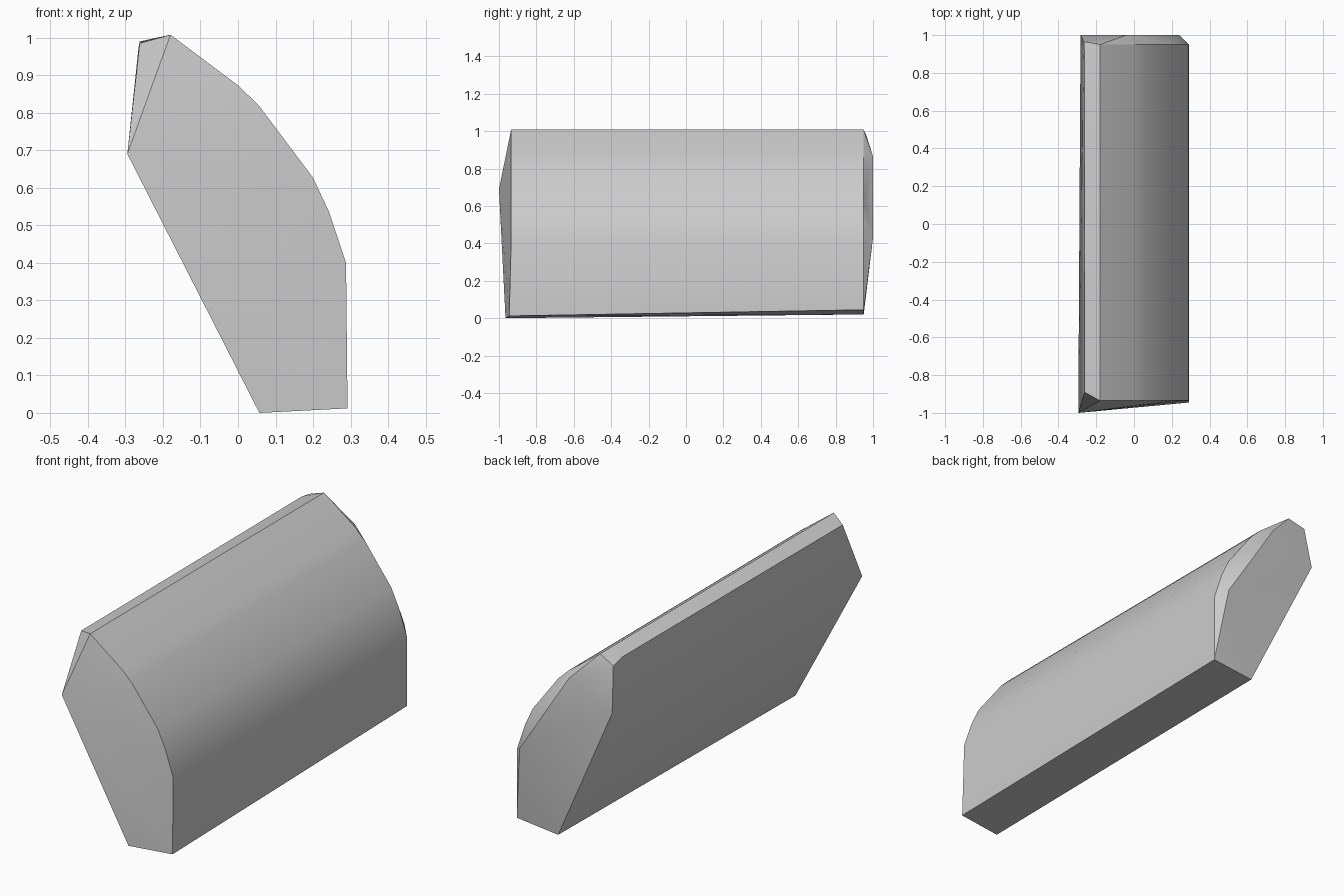
import bpy
import bmesh
import math

cube = bpy.data.objects.get("Cube")
if cube:
    bpy.data.objects.remove(cube, do_unlink=True)

# Stone grey
stone = bpy.data.materials.new("stone_grey")
stone.use_nodes = True
grey = (0.6, 0.6, 0.6, 1)
stone.diffuse_color = grey
stone.node_tree.nodes["Principled BSDF"].inputs["Base Color"].default_value = grey

# Rounded upper side, shared by both ends
arch = [(-0.18, 1.008), (0, 0.873), (0.055, 0.82), (0.2, 0.627),
        (0.243, 0.535), (0.288, 0.4)]
points = [(x, y, z) for y in (-0.935, 0.95) for x, z in arch]

# Front end: pointed corner, upper corner and base
points += [(-0.295, -1, 0.69), (-0.262, -0.89, 0.985),
           (0.292, -0.945, 0.012), (0.057, -0.965, 0)]

# Back end: upper corner, base and bevelled end face
points += [(-0.262, 0.89, 0.99), (-0.265, 0.965, 0.975),
           (0.29, 0.95, 0.045), (0.057, 0.95, 0.02),
           (-0.283, 1, 0.75), (-0.04, 1, 0.865), (0.24, 1, 0.43)]

# Skin the corners into one closed block
bm = bmesh.new()
for p in points:
    bm.verts.new(p)
hull = bmesh.ops.convex_hull(bm, input=bm.verts)
loose = [v for v in bm.verts if not v.link_faces]
bmesh.ops.delete(bm, geom=loose, context="VERTS")
bmesh.ops.dissolve_limit(bm, angle_limit=math.radians(1),
                         verts=bm.verts, edges=bm.edges)
bmesh.ops.recalc_face_normals(bm, faces=bm.faces)

mesh = bpy.data.meshes.new("stone_block")
bm.to_mesh(mesh)
bm.free()
block = bpy.data.objects.new("stone_block", mesh)
bpy.context.collection.objects.link(block)
mesh.materials.append(stone)

# Smooth the arch and keep the cut edges crisp
bpy.ops.object.select_all(action="DESELECT")
block.select_set(True)
bpy.context.view_layer.objects.active = block
bpy.ops.object.shade_smooth_by_angle(angle=math.radians(30))
